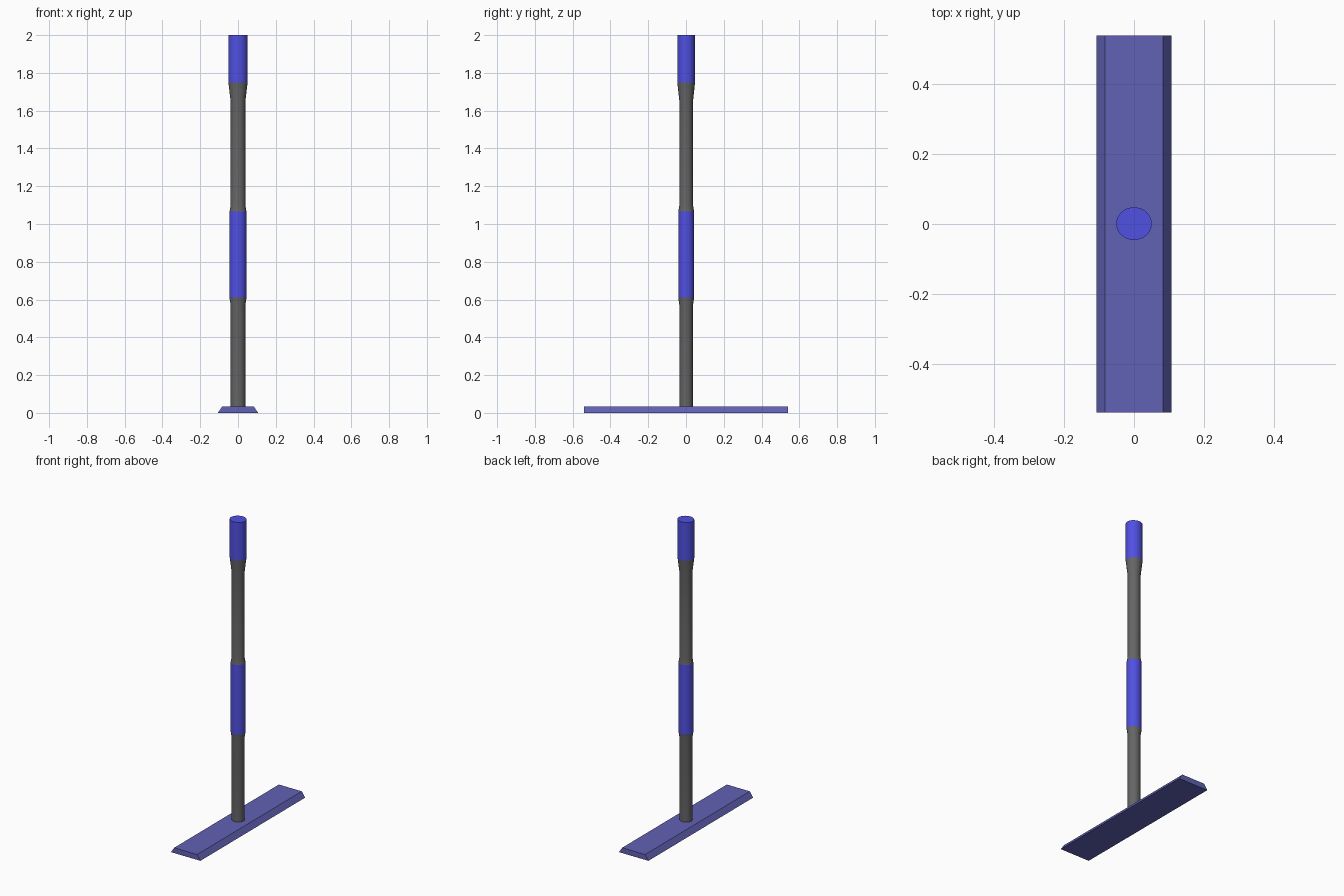
import bpy, bmesh, math

if "Cube" in bpy.data.objects:
    bpy.data.objects.remove(bpy.data.objects["Cube"])

SIDES = 32


def material(name, rgb):
    m = bpy.data.materials.new(name)
    m.diffuse_color = (*rgb, 1)
    m.use_nodes = True
    m.node_tree.nodes["Principled BSDF"].inputs["Base Color"].default_value = m.diffuse_color
    return m


def finish(name, bm, mat=None, smooth=False):
    bmesh.ops.recalc_face_normals(bm, faces=bm.faces)
    mesh = bpy.data.meshes.new(name)
    bm.to_mesh(mesh)
    bm.free()
    if mat:
        mesh.materials.append(mat)
    ob = bpy.data.objects.new(name, mesh)
    bpy.context.collection.objects.link(ob)
    if smooth:
        bpy.ops.object.select_all(action='DESELECT')
        ob.select_set(True)
        bpy.context.view_layer.objects.active = ob
        bpy.ops.object.shade_smooth_by_angle(angle=math.radians(30))
    return ob


def tube(name, sections, mat=None, cap_top=False):
    """Loft elliptical rings given as (z, x radius, y radius)."""
    bm = bmesh.new()
    rings = []
    for z, rx, ry in sections:
        rings.append([bm.verts.new((rx * math.cos(a), ry * math.sin(a) + 0.001, z))
                      for a in (2 * math.pi * i / SIDES for i in range(SIDES))])
    for low, high in zip(rings, rings[1:]):
        for i in range(SIDES):
            j = (i + 1) % SIDES
            bm.faces.new((low[i], low[j], high[j], high[i]))
    if cap_top:
        bm.faces.new(rings[-1])
    return finish(name, bm, mat, True)


grip_blue = material("grip_blue", (0.08, 0.08, 0.76))
base_blue = material("base_blue", (0.12, 0.12, 0.46))
shaft_grey = material("shaft_grey", (0.13, 0.13, 0.13))

# Base: long bar with sloped sides
bm = bmesh.new()
profile = [(-0.107, 0), (0.107, 0), (0.083, 0.035), (-0.083, 0.035)]
face = bm.faces.new([bm.verts.new((x, -0.541, z)) for x, z in profile])
ext = bmesh.ops.extrude_face_region(bm, geom=[face])
bmesh.ops.translate(bm, vec=(0, 1.082, 0),
                    verts=[v for v in ext["geom"] if isinstance(v, bmesh.types.BMVert)])
finish("base_bar", bm, base_blue)

# Shaft and grips, from bottom to top
thin, mid, wide = (0.039, 0.036), (0.045, 0.042), (0.051, 0.047)
tube("lower_shaft", [(0.03, *thin), (0.57, *thin), (0.61, *mid)], shaft_grey)
tube("middle_grip", [(0.61, *mid), (1.065, *mid)], grip_blue)
tube("upper_shaft", [(1.065, *mid), (1.10, *thin), (1.65, *thin), (1.75, *wide)], shaft_grey)
tube("top_grip", [(1.75, *wide), (2.0, *wide)], grip_blue, cap_top=True)
